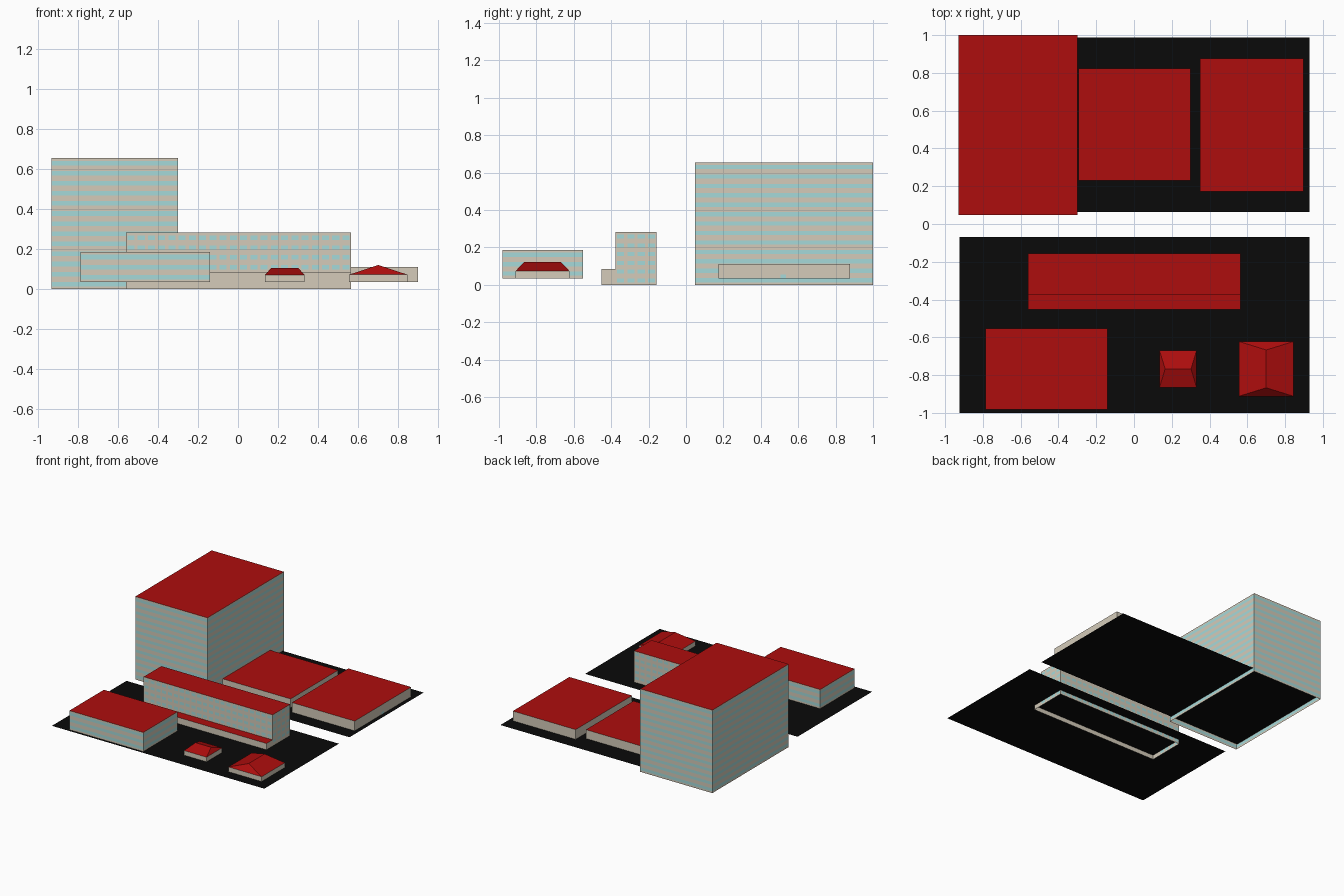
import bpy, bmesh

if "Cube" in bpy.data.objects:
    bpy.data.objects.remove(bpy.data.objects["Cube"])


def material(name, rgb):
    m = bpy.data.materials.new(name)
    m.diffuse_color = (*rgb, 1)
    m.use_nodes = True
    m.node_tree.nodes["Principled BSDF"].inputs["Base Color"].default_value = m.diffuse_color
    return m


WALL = material("wall", (0.66, 0.60, 0.49))
GLASS = material("glass", (0.38, 0.70, 0.70))
ROOF = material("roof", (0.42, 0.004, 0.004))
ASPHALT = material("asphalt", (0.003, 0.003, 0.003))
G = 0.035  # height of the paved sheets


def finish(bm, name, mats):
    bmesh.ops.remove_doubles(bm, verts=bm.verts, dist=0.00005)
    me = bpy.data.meshes.new(name)
    bm.to_mesh(me)
    bm.free()
    for m in mats:
        me.materials.append(m)
    ob = bpy.data.objects.new(name, me)
    bpy.context.collection.objects.link(ob)
    return ob


def face(bm, pts, mat=0):
    f = bm.faces.new([bm.verts.new(p) for p in pts])
    f.material_index = mat


def splits(length, n, ratio):
    """Cut a length into n repeats of gap / window / gap."""
    if n == 0:
        return [(0, length, False)]
    s, out = length / n, []
    for i in range(n):
        a, b = (i + 0.5 - ratio / 2) * s, (i + 0.5 + ratio / 2) * s
        out += [(i * s, a, False), (a, b, True), (b, (i + 1) * s, False)]
    return out


def wall(bm, p, q, z0, z1, floors=0, cols=0):
    """Upright wall from p to q, with window bands or a window grid."""
    dx, dy = q[0] - p[0], q[1] - p[1]
    for za, zb, band in splits(z1 - z0, floors, 0.45):
        strips = splits(1, cols, 0.7) if band and cols else [(0, 1, band)]
        for a, b, win in strips:
            A = (p[0] + dx * a, p[1] + dy * a)
            B = (p[0] + dx * b, p[1] + dy * b)
            face(bm, [(*A, z0 + za), (*B, z0 + za), (*B, z0 + zb), (*A, z0 + zb)], int(win))


def corners(x0, x1, y0, y1):
    return [(x0, y0), (x1, y0), (x1, y1), (x0, y1)]


def building(name, rect, z0, z1, floors=0, cols=(0, 0), skip_back=False, front_base=None):
    bm = bmesh.new()
    c = corners(*rect)
    for i in range(4):
        if i == 2 and skip_back:
            continue
        base = front_base if i == 0 and front_base is not None else z0
        n = round(floors * (z1 - base) / (z1 - z0))
        wall(bm, c[i], c[(i + 1) % 4], base, z1, n, cols[i % 2])
    face(bm, [(*p, z1) for p in c], 2)
    return finish(bm, name, [WALL, GLASS, ROOF])


def house(name, rect, eave, ridge_z, ridge):
    """Low walls with a hipped roof; ridge is its two end points."""
    bm = bmesh.new()
    c = corners(*rect)
    for i in range(4):
        wall(bm, c[i], c[(i + 1) % 4], G, eave)
    e = [(*p, eave) for p in c]
    a, b = [(*p, ridge_z) for p in ridge]
    if a[1] == b[1]:   # ridge along x
        faces = [[e[0], e[1], b, a], [e[1], e[2], b], [e[2], e[3], a, b], [e[3], e[0], a]]
    else:              # ridge along y
        faces = [[e[0], e[1], a], [e[1], e[2], b, a], [e[2], e[3], b], [e[3], e[0], a, b]]
    for f in faces:
        face(bm, f, 2)
    return finish(bm, name, [WALL, GLASS, ROOF])


def sheet(name, pts, mat):
    bm = bmesh.new()
    face(bm, pts)
    return finish(bm, name, [mat])


# Paved blocks
for name, y0, y1 in (("front_pavement", -1.0, -0.07), ("back_pavement", 0.063, 0.987)):
    sheet(name, [(*p, G) for p in corners(-0.925, 0.93, y0, y1)], ASPHALT)

# Tall office tower
building("tower", (-0.93, -0.30, 0.047, 1.0), 0, 0.655, 13)

# Long slab block with its low front podium
building("long_block", (-0.56, 0.565, -0.377, -0.157), 0, 0.282, 6, (22, 4), front_base=0.085)
building("podium", (-0.56, 0.565, -0.452, -0.377), 0, 0.085, skip_back=True)

# Low flat-roofed halls
building("front_hall", (-0.785, -0.14, -0.982, -0.552), G, 0.186, 3)
building("middle_hall", (-0.295, 0.298, 0.23, 0.823), G, 0.105)
building("right_hall", (0.35, 0.898, 0.173, 0.877), G, 0.112)
sheet("hall_door", [(0.899, 0.505, G), (0.899, 0.535, G), (0.899, 0.535, 0.055), (0.899, 0.505, 0.055)], GLASS)

# Hip-roofed houses
house("small_house", (0.135, 0.331, -0.865, -0.67), 0.072, 0.105,
      [(0.165, -0.767), (0.302, -0.767)])
house("large_house", (0.555, 0.845, -0.912, -0.622), 0.073, 0.121,
      [(0.70, -0.867), (0.70, -0.667)])
